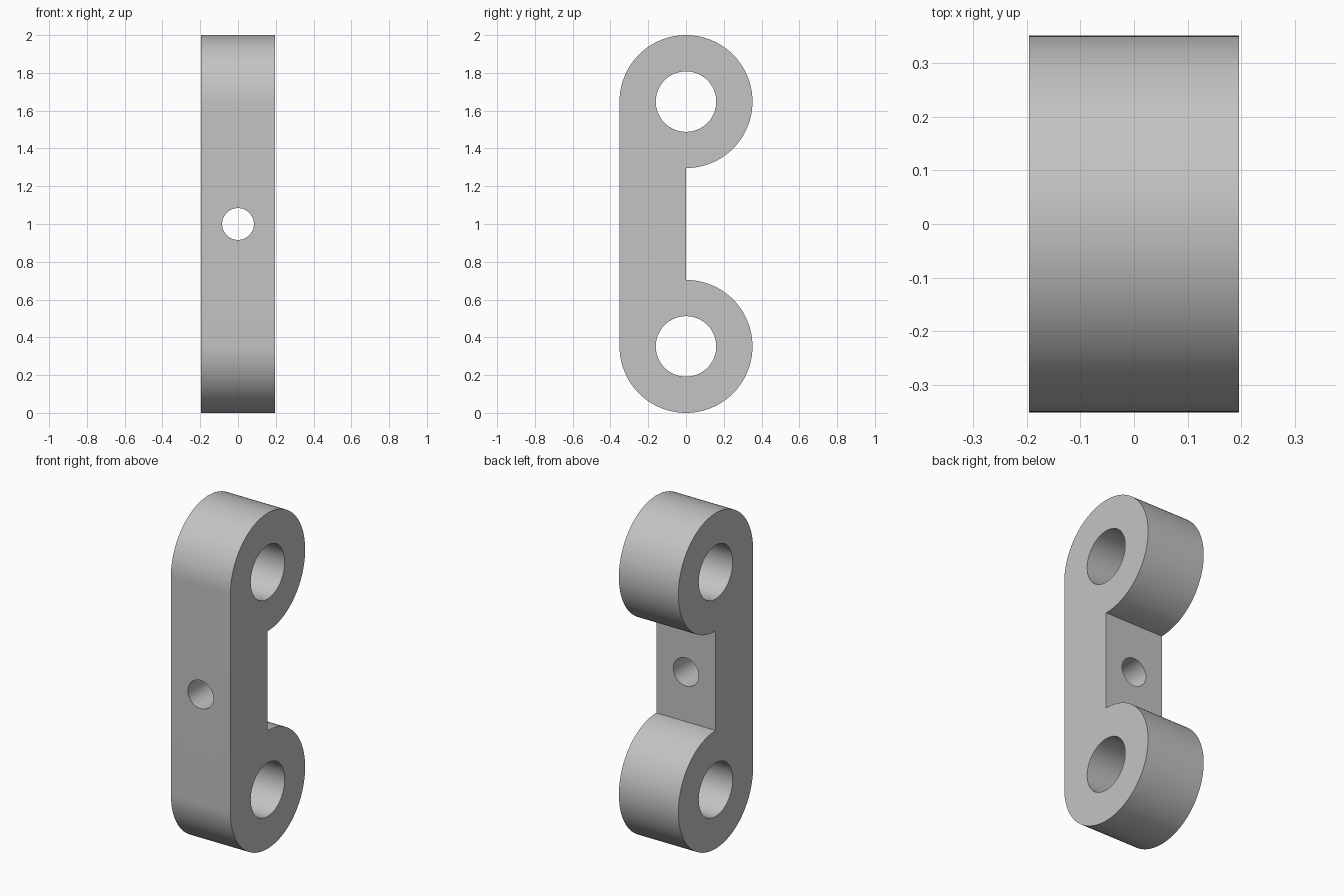
import bpy, bmesh
from math import cos, sin, pi, radians
from mathutils import Matrix

R = 0.352            # outer radius of the lobes
BORE = 0.16          # radius of the large bores
PIN = 0.084          # radius of the small centre hole
HALF = 0.196         # half thickness along x
LOW, HIGH = R, 2 - R  # lobe centre heights

cube = bpy.data.objects.get("Cube")
if cube:
    bpy.data.objects.remove(cube, do_unlink=True)

grey = bpy.data.materials.new("plain grey")
grey.use_nodes = True
colour = (0.55, 0.55, 0.55, 1)
grey.diffuse_color = colour
grey.node_tree.nodes["Principled BSDF"].inputs["Base Color"].default_value = colour


def make_object(name, bm):
    bmesh.ops.recalc_face_normals(bm, faces=bm.faces)
    mesh = bpy.data.meshes.new(name)
    bm.to_mesh(mesh)
    bm.free()
    mesh.materials.append(grey)
    obj = bpy.data.objects.new(name, mesh)
    bpy.context.scene.collection.objects.link(obj)
    return obj


def arc(z, start, end, steps=96):
    angles = [radians(start + (end - start) * i / steps) for i in range(steps + 1)]
    return [(-HALF, R * cos(a), z + R * sin(a)) for a in angles]


def drill(name, radius, z, axis):
    bm = bmesh.new()
    turn = Matrix.Rotation(pi / 2, 4, axis)
    bmesh.ops.create_cone(bm, cap_ends=True, segments=96, radius1=radius,
                          radius2=radius, depth=1.2,
                          matrix=Matrix.Translation((0, 0, z)) @ turn)
    obj = make_object(name, bm)
    obj.hide_render = True
    return obj


# Link body: two round lobes joined by a straight half-width web
bm = bmesh.new()
outline = arc(HIGH, -90, 180) + arc(LOW, 180, 450)
face = bm.faces.new([bm.verts.new(p) for p in outline])
extruded = bmesh.ops.extrude_face_region(bm, geom=[face])
moved = [v for v in extruded["geom"] if isinstance(v, bmesh.types.BMVert)]
bmesh.ops.translate(bm, verts=moved, vec=(2 * HALF, 0, 0))
body = make_object("link_body", bm)

# Bores through the lobes and a pin hole through the web
bpy.ops.object.select_all(action='DESELECT')
body.select_set(True)
bpy.context.view_layer.objects.active = body
for name, radius, z, axis in (("upper_bore_cutter", BORE, HIGH, 'Y'),
                              ("lower_bore_cutter", BORE, LOW, 'Y'),
                              ("pin_hole_cutter", PIN, 1.0, 'X')):
    cutter = drill(name, radius, z, axis)
    mod = body.modifiers.new(name, 'BOOLEAN')
    mod.operation = 'DIFFERENCE'
    mod.solver = 'EXACT'
    mod.object = cutter
    bpy.ops.object.modifier_apply(modifier=mod.name)
    bpy.data.objects.remove(cutter, do_unlink=True)

# Smooth curved walls, crisp rims
bpy.ops.object.shade_smooth_by_angle(angle=radians(30))
